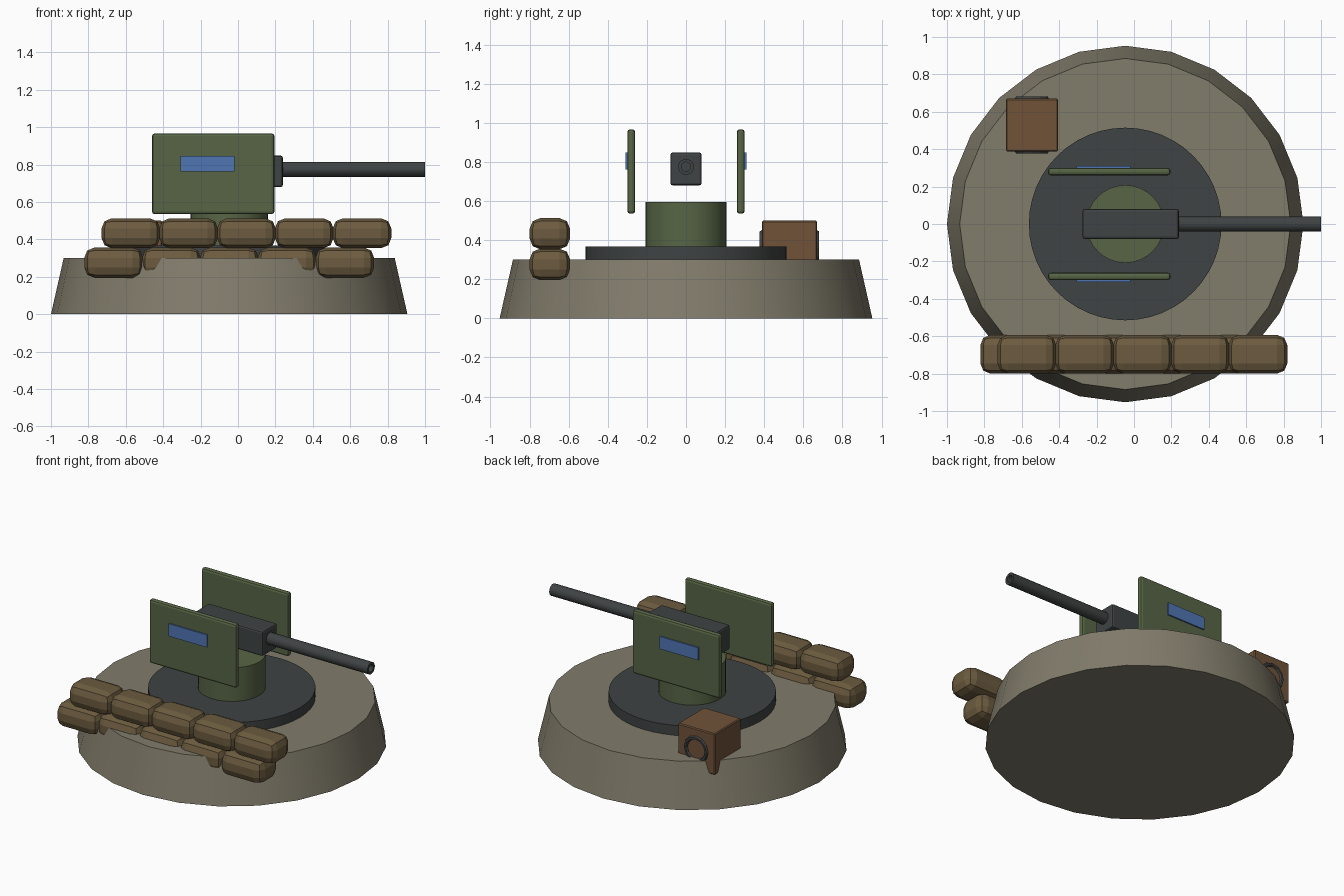
import bpy
from math import pi, radians

if "Cube" in bpy.data.objects:
    bpy.data.objects.remove(bpy.data.objects["Cube"])

CX = -0.047  # turret axis


def material(name, rgb):
    m = bpy.data.materials.new(name)
    m.diffuse_color = (*rgb, 1)
    m.use_nodes = True
    m.node_tree.nodes["Principled BSDF"].inputs["Base Color"].default_value = m.diffuse_color
    return m


STONE = material("stone", (0.22, 0.20, 0.145))
STEEL = material("steel", (0.05, 0.056, 0.056))
GREEN = material("green_paint", (0.095, 0.13, 0.06))
BLUE = material("glass", (0.08, 0.18, 0.45))
SAND = material("sandbag", (0.15, 0.105, 0.05))
WOOD = material("wood", (0.16, 0.085, 0.04))


def finish(name, mat, smooth=None):
    o = bpy.context.object
    o.name = name
    o.data.materials.append(mat)
    if smooth:
        bpy.ops.object.shade_smooth_by_angle(angle=radians(smooth))
    return o


def box(name, lo, hi, mat, bevel=0, segs=2, smooth=None):
    bpy.ops.mesh.primitive_cube_add(size=1, location=[(a + b) / 2 for a, b in zip(lo, hi)])
    bpy.context.object.scale = [b - a for a, b in zip(lo, hi)]
    bpy.ops.object.transform_apply(location=False, rotation=False, scale=True)
    o = finish(name, mat, smooth)
    if bevel:
        b = o.modifiers.new("bevel", 'BEVEL')
        b.width, b.segments = bevel, segs
    return o


def drum(name, r1, r2, z0, z1, sides, mat):
    bpy.ops.mesh.primitive_cone_add(vertices=sides, radius1=r1, radius2=r2, depth=z1 - z0,
                                    location=(CX, 0, (z0 + z1) / 2))
    return finish(name, mat, 30)


# Emplacement, turntable and pedestal
drum("concrete_base", 0.953, 0.885, 0, 0.30, 24, STONE)
drum("turntable", 0.515, 0.515, 0.28, 0.367, 48, STEEL)
drum("pedestal", 0.208, 0.208, 0.35, 0.595, 32, GREEN)

# Gun receiver
box("receiver", (-0.275, -0.08, 0.68), (0.24, 0.08, 0.848), STEEL, 0.012)

# Barrel: lathed profile (distance along x, radius) with a hollow muzzle
profile = [(0.20, 0), (0.20, 0.04), (1.0, 0.04), (1.0, 0.024), (0.90, 0.024), (0.90, 0)]
N = 20
bpy.ops.object.select_all(action='DESELECT')
mesh = bpy.data.meshes.new("barrel")
mesh.from_pydata([(x, 0, r) for x, r in profile], [(i, i + 1) for i in range(len(profile) - 1)], [])
barrel = bpy.data.objects.new("barrel", mesh)
bpy.context.collection.objects.link(barrel)
barrel.location.z = 0.775
spin = barrel.modifiers.new("lathe", 'SCREW')
spin.axis, spin.angle, spin.steps, spin.render_steps = 'X', 2 * pi, N, N
spin.use_merge_vertices = True
spin.use_normal_calculate = True
spin.use_smooth_shade = False
mesh.materials.append(STEEL)

# Armour shields with vision windows on both sides
for side, s in (("right", -1), ("left", 1)):
    y0, y1 = sorted((0.26 * s, 0.30 * s))
    box(side + "_shield", (-0.46, y0, 0.535), (0.195, y1, 0.967), GREEN, 0.015)
    y0, y1 = sorted((0.29 * s, 0.309 * s))
    box(side + "_window", (-0.307, y0, 0.762), (-0.018, y1, 0.847), BLUE)

# Two staggered rows of sandbags
for row, (x0, z0, z1) in enumerate(((-0.822, 0.195, 0.357), (-0.73, 0.353, 0.513))):
    for i in range(5):
        x = x0 + i * 0.309
        box(f"sandbag_{row}_{i}", (x, -0.80, z0), (x + 0.314, -0.593, z1), SAND, 0.055, 2)

# Ammunition crate with ring handles on both ends
box("ammo_crate", (-0.685, 0.388, 0.22), (-0.407, 0.67, 0.50), WOOD, 0.006, 1)
for name, y in (("crate_handle_front", 0.388), ("crate_handle_back", 0.67)):
    bpy.ops.mesh.primitive_torus_add(major_segments=12, minor_segments=6, major_radius=0.078,
                                     minor_radius=0.013, location=(-0.546, y, 0.36),
                                     rotation=(pi / 2, 0, 0))
    finish(name, STEEL)
